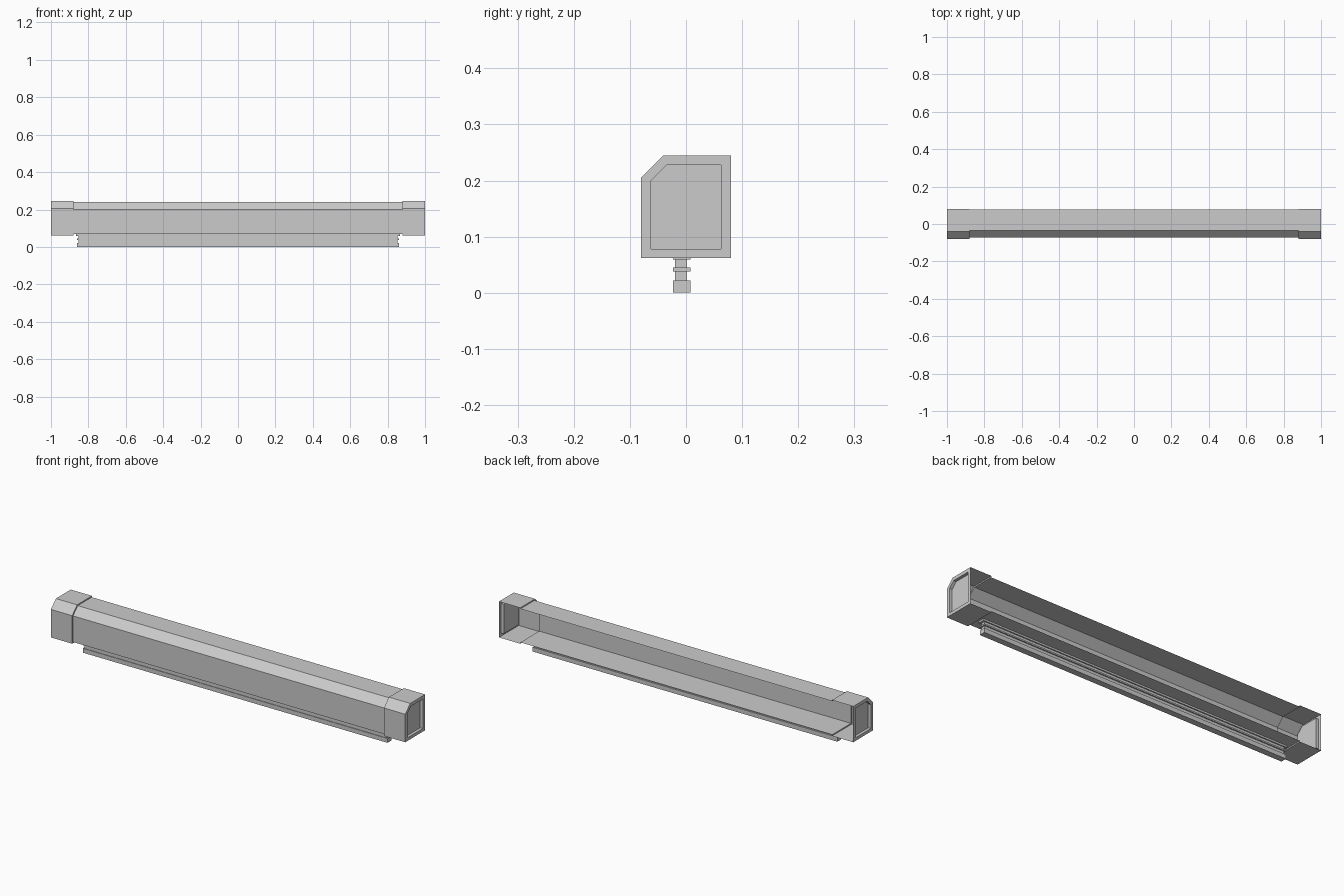
import bpy, bmesh

if "Cube" in bpy.data.objects:
    bpy.data.objects.remove(bpy.data.objects["Cube"])


def make_object(name, bm):
    mesh = bpy.data.meshes.new(name)
    bm.to_mesh(mesh)
    bm.free()
    obj = bpy.data.objects.new(name, mesh)
    bpy.context.collection.objects.link(obj)
    return obj


def ring(bm, x, profile):
    return [bm.verts.new((x, y, z)) for y, z in profile]


def bridge(bm, a, b, closed):
    n = len(a)
    for i in range(n if closed else n - 1):
        j = (i + 1) % n
        bm.faces.new((a[i], a[j], b[j], b[i]))


def housing_profile(y0, y1, z0, z1, cut):
    # Runs from the open back edge, under, up the front, over the chamfer
    return [(y1, z0), (y0, z0), (y0, z1 - cut), (y0 + cut, z1), (y1, z1)]


body_profile = housing_profile(-0.073, 0.078, 0.068, 0.239, 0.038)
cap_profile = housing_profile(-0.08, 0.08, 0.062, 0.245, 0.04)
inset_profile = housing_profile(-0.062, 0.062, 0.078, 0.228, 0.028)

# Long housing shell, open at the back
bm = bmesh.new()
bridge(bm, ring(bm, 0.88, body_profile), ring(bm, -0.88, body_profile), False)
make_object("housing", bm)

# End caps: open-backed sleeve, stepped collar, recessed end panel
for side, s in (("left", -1), ("right", 1)):
    bm = bmesh.new()
    collar = ring(bm, s * 0.88, body_profile)
    inner = ring(bm, s * 0.88, cap_profile)
    outer = ring(bm, s * 1.0, cap_profile)
    rim = ring(bm, s * 1.0, inset_profile)
    panel = ring(bm, s * 0.985, inset_profile)
    bridge(bm, collar, inner, False)
    bridge(bm, inner, outer, False)
    bridge(bm, outer, rim, True)
    bridge(bm, rim, panel, True)
    bm.faces.new(panel)
    bmesh.ops.recalc_face_normals(bm, faces=bm.faces)
    if sum(f.normal.x * s for f in bm.faces if len(f.verts) == 5) < 0:
        bmesh.ops.reverse_faces(bm, faces=bm.faces)
    make_object(side + "_end_cap", bm)


# Screen edge and weighted pull bar hanging below the housing
def box(name, half_x, y0, y1, z0, z1):
    bm = bmesh.new()
    section = [(y0, z0), (y1, z0), (y1, z1), (y0, z1)]
    a, b = ring(bm, -half_x, section), ring(bm, half_x, section)
    bridge(bm, a, b, True)
    bm.faces.new(a)
    bm.faces.new(b)
    bmesh.ops.recalc_face_normals(bm, faces=bm.faces)
    make_object(name, bm)


box("pull_bar", 0.86, -0.023, 0.008, 0.0, 0.022)
box("lower_screen_edge", 0.853, -0.02, 0.002, 0.022, 0.038)
box("middle_rib", 0.86, -0.023, 0.008, 0.038, 0.045)
box("upper_screen_edge", 0.853, -0.02, 0.002, 0.045, 0.059)
box("top_rib", 0.865, -0.023, 0.008, 0.059, 0.068)
